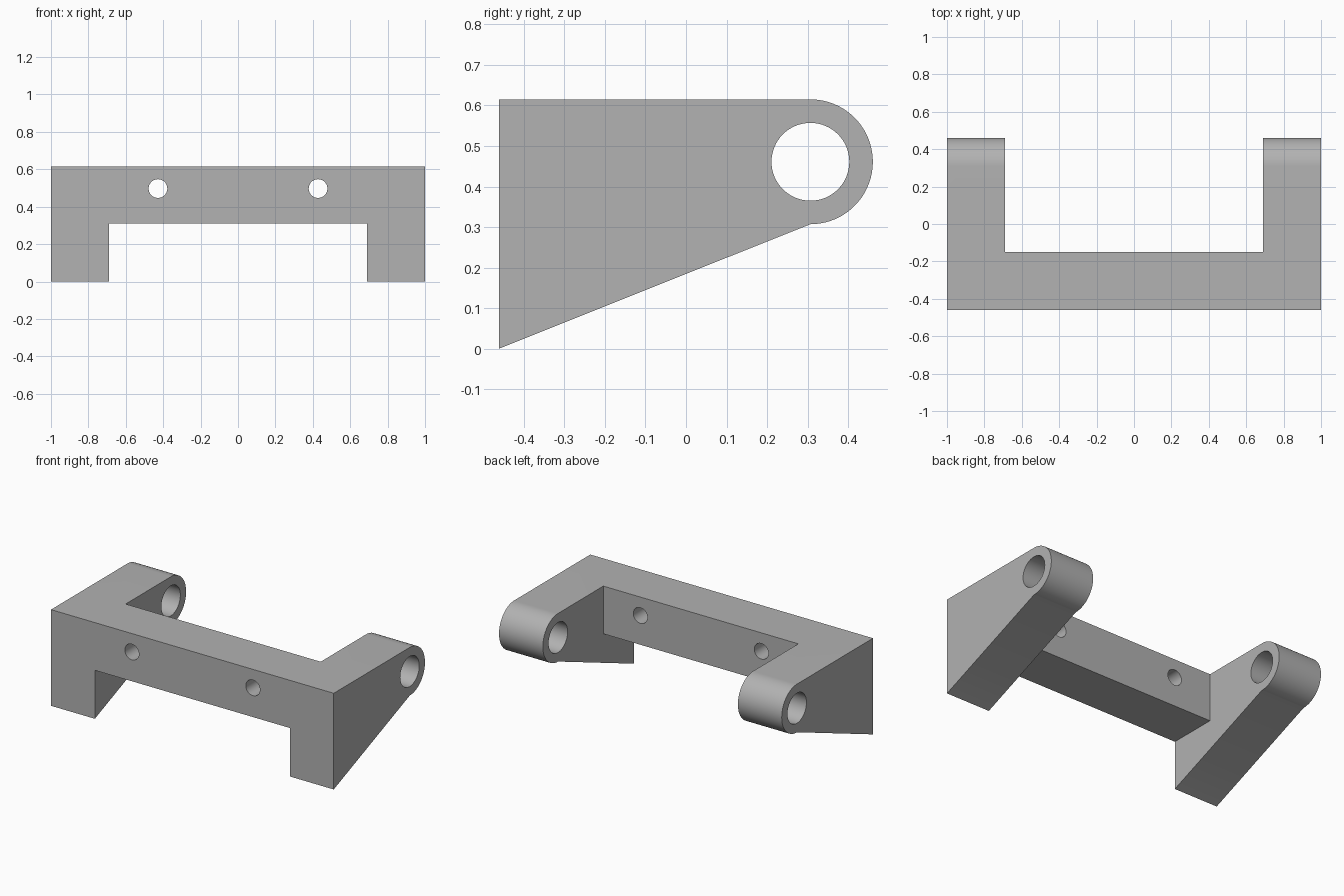
import bpy
import bmesh
from math import cos, sin, pi
from mathutils import Vector

if "Cube" in bpy.data.objects:
    bpy.data.objects.remove(bpy.data.objects["Cube"], do_unlink=True)

# Overall sizes
FRONT, BAR_BACK = -0.461, -0.15
TOP, BAR_BOTTOM = 0.615, 0.31
INNER = 0.69
PIVOT_Y, PIVOT_Z, EYE_R, PIN_R = 0.307, 0.461, 0.154, 0.096
BOLT_X, BOLT_Z, BOLT_R = 0.428, 0.497, 0.05

grey = bpy.data.materials.new("plain_grey")
grey.use_nodes = True
colour = (0.445, 0.445, 0.445, 1)
grey.diffuse_color = colour
grey.node_tree.nodes["Principled BSDF"].inputs["Base Color"].default_value = colour


def arc(cx, cy, r, start, end, steps):
    angles = [start + (end - start) * i / steps for i in range(steps + 1)]
    return [(cx + r * cos(a), cy + r * sin(a)) for a in angles]


def circle(cx, cy, r, steps=64):
    return arc(cx, cy, r, 0, 2 * pi, steps)[:-1]


def extrude(name, points, place, depth):
    """Extrude a flat outline; place maps an outline point into space."""
    bm = bmesh.new()
    face = bm.faces.new([bm.verts.new(place(*p)) for p in points])
    new = bmesh.ops.extrude_face_region(bm, geom=[face])["geom"]
    bmesh.ops.translate(bm, vec=Vector(depth),
                        verts=[v for v in new if isinstance(v, bmesh.types.BMVert)])
    bmesh.ops.recalc_face_normals(bm, faces=bm.faces)
    mesh = bpy.data.meshes.new(name)
    bm.to_mesh(mesh)
    bm.free()
    mesh.materials.append(grey)
    obj = bpy.data.objects.new(name, mesh)
    bpy.context.collection.objects.link(obj)
    return obj


def across(name, points, half_width):
    return extrude(name, points, lambda y, z: (-half_width, y, z), (2 * half_width, 0, 0))


# Bracket body: side outline with rounded eye, across the full width
outline = [(FRONT, TOP), (FRONT, 0)]
outline += arc(PIVOT_Y, PIVOT_Z, EYE_R, -pi / 2, pi / 2, 48)
bracket = across("bracket", outline, 1)

# Clearance between the arms, behind and below the crossbar
notch = across("notch_cutter", [(-1, -1), (1, -1), (1, 1), (BAR_BACK, 1),
                                (BAR_BACK, BAR_BOTTOM), (-1, BAR_BOTTOM)], INNER)

# Pivot pin bore through both arms
bore = across("pivot_bore_cutter", circle(PIVOT_Y, PIVOT_Z, PIN_R), 1.5)

# Bolt holes through the crossbar
cutters = [notch, bore]
for side, sign in (("left", 1), ("right", -1)):
    cutters.append(extrude(side + "_bolt_hole_cutter",
                           circle(sign * BOLT_X, BOLT_Z, BOLT_R, 48),
                           lambda x, z: (x, -1, z), (0, 2, 0)))

# Cut everything, then drop the cutters
bpy.ops.object.select_all(action="DESELECT")
bracket.select_set(True)
bpy.context.view_layer.objects.active = bracket
for cutter in cutters:
    cutter.hide_render = True
    cut = bracket.modifiers.new(cutter.name, "BOOLEAN")
    cut.operation = "DIFFERENCE"
    cut.solver = "EXACT"
    cut.object = cutter
    bpy.ops.object.modifier_apply(modifier=cut.name)
    bpy.data.objects.remove(cutter, do_unlink=True)

# Smooth round surfaces, crisp edges
bpy.ops.object.shade_smooth_by_angle(angle=pi / 9)
